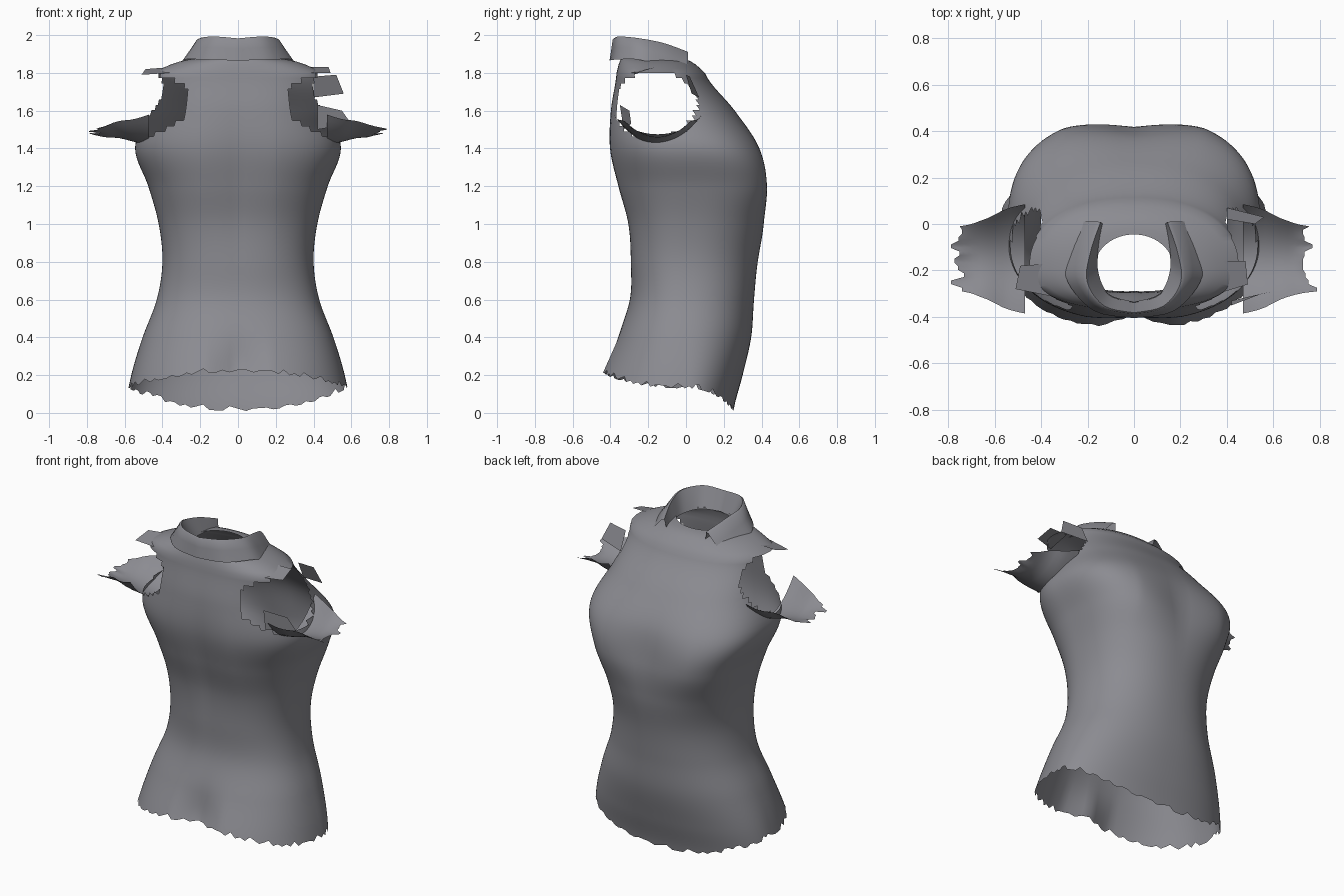
import bpy, bmesh, math, random
from mathutils import Vector

random.seed(4)
if "Cube" in bpy.data.objects:
    bpy.data.objects.remove(bpy.data.objects["Cube"])

cloth = bpy.data.materials.new("grey_cloth")
cloth.use_nodes = True
cloth.diffuse_color = (0.26, 0.26, 0.285, 1)
bsdf = cloth.node_tree.nodes["Principled BSDF"]
bsdf.inputs["Base Color"].default_value = cloth.diffuse_color
bsdf.inputs["Roughness"].default_value = 0.8


def finish(name, bm):
    """Turn a bmesh into a smooth shaded object."""
    loose = [v for v in bm.verts if not v.link_faces]
    bmesh.ops.delete(bm, geom=loose, context='VERTS')
    bmesh.ops.recalc_face_normals(bm, faces=bm.faces)
    mesh = bpy.data.meshes.new(name)
    bm.to_mesh(mesh)
    bm.free()
    mesh.materials.append(cloth)
    mesh.shade_smooth()
    obj = bpy.data.objects.new(name, mesh)
    bpy.context.collection.objects.link(obj)
    return obj


def grid(rows, closed=False, skip=None):
    """Skin a list of equally long point rows."""
    bm = bmesh.new()
    vs = [[bm.verts.new(p) for p in row] for row in rows]
    n = len(rows[0])
    for a, b in zip(vs, vs[1:]):
        for j in range(n if closed else n - 1):
            quad = [a[j], a[(j + 1) % n], b[(j + 1) % n], b[j]]
            mid = sum((v.co for v in quad), Vector()) / 4
            if not (skip and skip(mid)):
                bm.faces.new(quad)
    return bm


def spline(pts, t):
    """Smooth curve through control points, t from 0 to 1."""
    f = min(max(t, 0), 1) * (len(pts) - 1)
    i = min(int(f), len(pts) - 2)
    u = f - i
    p = [Vector(pts[min(max(k, 0), len(pts) - 1)]) for k in range(i - 1, i + 3)]
    m1, m2 = (p[2] - p[0]) / 2, (p[3] - p[1]) / 2
    return (p[1] * (2*u**3 - 3*u*u + 1) + m1 * (u**3 - 2*u*u + u)
            + p[2] * (3*u*u - 2*u**3) + m2 * (u**3 - u*u))


# Torso sections every 0.2 in height: half width, low y, high y, seam y
BODY = [(0.60, -0.54, 0.25, -0.02), (0.565, -0.46, 0.30, 0.0),
        (0.505, -0.37, 0.345, 0.0), (0.43, -0.30, 0.36, 0.01),
        (0.40, -0.30, 0.38, 0.01), (0.42, -0.32, 0.42, 0.01),
        (0.475, -0.375, 0.455, 0.0), (0.545, -0.415, 0.405, -0.05),
        (0.48, -0.405, 0.26, -0.12), (0.45, -0.37, 0.10, -0.18)]


def power(v, n):
    return math.copysign(abs(v) ** (2 / n), v)


def bump(z, centre, width):
    return math.exp(-((z - centre) / width) ** 2)


def torso_point(t, z):
    w, lo, hi, seam = spline([Vector(r) for r in BODY], z / 1.8)
    c, s = math.cos(t), math.sin(t)
    n = 2.2 + 0.8 * bump(z, 1.3, 0.3) if s > 0 else 2.3
    x = w * power(c, n)
    y = seam + (hi - seam if s > 0 else seam - lo) * power(s, n)
    if s > 0:
        # hollow between the breasts
        y -= 0.045 * max(0, 1 - abs(x) / 0.3) * bump(z, 1.25, 0.2)
    else:
        # groove of the seat and spine
        y += 0.06 * max(0, 1 - abs(x) / 0.17) * bump(z, 0.22, 0.16)
        y += 0.025 * max(0, 1 - abs(x) / 0.2) * bump(z, 1.2, 0.4)
    return Vector((x, y, z))


def hem(t):
    s = math.sin(t)
    return 0.13 + (-0.12 * s * s if s > 0 else 0.085 * s * s)


SIDES, ROWS = 112, 64
angles = [2 * math.pi * i / SIDES for i in range(SIDES)]
ragged = [random.choice((0, 0, 0.012, 0.025)) for _ in angles]
rows = []
for r in range(ROWS + 1):
    level = 1.8 * r / ROWS
    row = []
    for t, rag in zip(angles, ragged):
        edge = hem(t) + rag * max(0, 1 - r / 2)
        z = edge + (0.4 - edge) * level / 0.4 if level < 0.4 else level
        row.append(torso_point(t, z))
    rows.append(row)

# Yoke closes the shoulders in toward the neck opening
shoulder = rows[-1]
for k in range(1, 7):
    u = k / 6
    ring = []
    for t, p in zip(angles, shoulder):
        neck = Vector((0.17 * math.cos(t), -0.19 + 0.145 * math.sin(t), 1.88))
        q = p.lerp(neck, u)
        q.z += 0.02 * math.sin(math.pi * u)
        ring.append(q)
    rows.append(ring)


def in_armhole(p):
    y, z = (p.y + 0.165) / 0.22, (p.z - 1.63) / 0.18
    return abs(p.x) > 0.27 and y * y + z * z < 1


torso = finish("torso", grid(rows, True, in_armhole))

# Torn sleeve undersides: x, bottom height, half depth, rise of the edges
SLEEVE = [(0.47, 1.42, 0.235, 0.16), (0.55, 1.435, 0.215, 0.12),
          (0.63, 1.455, 0.175, 0.09), (0.71, 1.46, 0.15, 0.06),
          (0.78, 1.475, 0.14, 0.03)]
for side, name in ((1, "left_sleeve"), (-1, "right_sleeve")):
    cols = 18
    tear = [random.uniform(-0.07, 0.01) for _ in range(cols // 2 + 1)]
    rows = []
    for r in range(11):
        row = []
        for j in range(cols + 1):
            u = 2 * j / cols - 1
            x, z, depth, rise = spline(SLEEVE, r / 10)
            x += tear[j // 2] * max(0, r / 10 - 0.6) * 2
            row.append((side * x, -0.15 + depth * u, z + rise * u * u))
        rows.append(row)
    finish(name, grid(rows))

# Torn scraps hanging around the armholes
SCRAPS = {
    "left_front_scrap": [(0.40, 0.07, 1.67), (0.56, 0.03, 1.69),
                         (0.52, 0.0, 1.79), (0.40, 0.02, 1.78)],
    "left_back_scrap": [(0.42, -0.33, 1.50), (0.60, -0.29, 1.53),
                        (0.55, -0.30, 1.60), (0.42, -0.35, 1.63)],
    "left_shoulder_scrap": [(0.36, -0.30, 1.80), (0.49, -0.26, 1.80),
                            (0.48, -0.16, 1.83), (0.36, -0.16, 1.83)],
    "right_shoulder_scrap": [(-0.36, -0.31, 1.80), (-0.51, -0.28, 1.79),
                             (-0.49, -0.18, 1.82), (-0.36, -0.17, 1.83)],
}
for name, pts in SCRAPS.items():
    bm = bmesh.new()
    bm.faces.new([bm.verts.new(p) for p in pts])
    finish(name, bm)

# Folded collar: inner stand, top rim and outer fall, from nape to open end
STAND = [(0, -0.335, 1.87), (0.11, -0.30, 1.87), (0.155, -0.20, 1.87),
         (0.15, -0.10, 1.87), (0.135, 0.0, 1.86)]
RIM = [(0, -0.385, 1.99), (0.13, -0.355, 2.0), (0.205, -0.25, 1.99),
       (0.19, -0.12, 1.965), (0.145, 0.01, 1.92)]
FALL = [(0, -0.405, 1.865), (0.17, -0.375, 1.87), (0.285, -0.25, 1.87),
        (0.295, -0.12, 1.83), (0.27, 0.01, 1.79)]
rows = []
for k in range(-20, 21):
    a, b, c = (spline(p, abs(k) / 20) for p in (STAND, RIM, FALL))
    swell = (b - a).normalized() * 0.008
    row = [a, a.lerp(b, 0.5), b - swell, b.lerp(c, 0.12) + swell * 0.3,
           b.lerp(c, 0.5), c]
    if k < 0:
        for p in row:
            p.x = -p.x
    rows.append(row)
collar = finish("collar", grid(rows))

# Keep the fold of the collar crisp
bpy.ops.object.select_all(action='DESELECT')
collar.select_set(True)
bpy.context.view_layer.objects.active = collar
bpy.ops.object.shade_smooth_by_angle(angle=math.radians(50))
